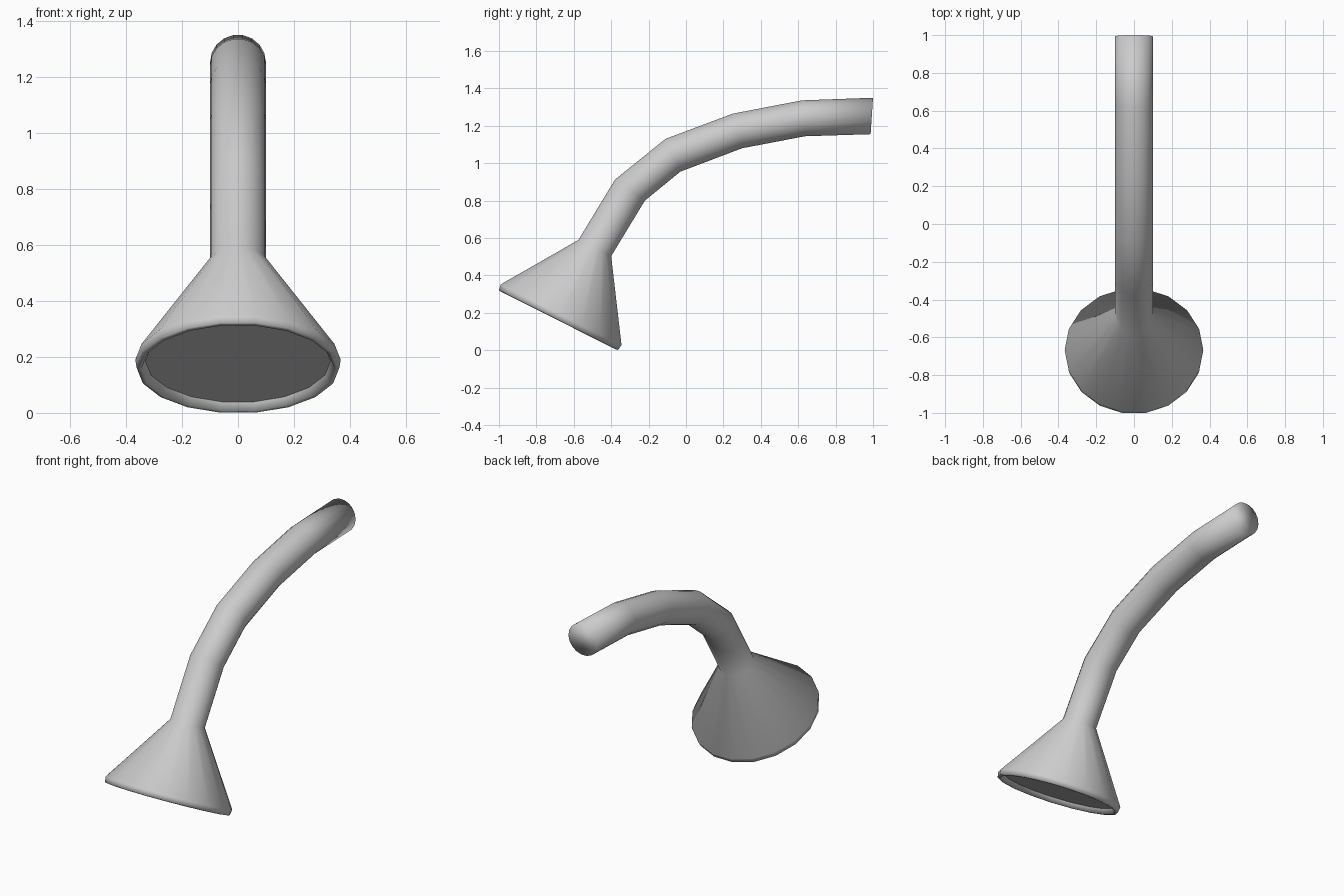
import bpy, bmesh
from math import sin, cos, radians
from mathutils import Vector

if "Cube" in bpy.data.objects:
    bpy.data.objects.remove(bpy.data.objects["Cube"])

SIDES = 18


def ring(bm, centre, up, radius):
    """Ring centred on x = 0; 'up' is its in-plane direction in the YZ plane."""
    up = Vector(up)
    verts = []
    for i in range(SIDES):
        a = radians(10 + i * 360 / SIDES)
        yz = Vector(centre) + up * cos(a)
        verts.append(bm.verts.new((radius * sin(a), yz.x, yz.y)))
    return verts


def finish(name, bm, smooth=True):
    bmesh.ops.recalc_face_normals(bm, faces=bm.faces)
    for f in bm.faces:
        f.smooth = smooth
    me = bpy.data.meshes.new(name)
    bm.to_mesh(me)
    bm.free()
    ob = bpy.data.objects.new(name, me)
    bpy.context.collection.objects.link(ob)
    return ob


# Arm outline seen from the side: (upper point, lower point) per ring, from the wall end down
ARM = [((1.0, 1.35), (0.987, 1.155)), ((0.62, 1.336), (0.635, 1.144)),
       ((0.25, 1.265), (0.30, 1.08)), ((-0.11, 1.13), (-0.03, 0.955)),
       ((-0.38, 0.912), (-0.22, 0.80)), ((-0.575, 0.59), (-0.40, 0.503))]
# Head profile: (radius, distance along head axis), ending inside the rolled lip
HEAD = [(0.367, 0.40), (0.362, 0.432), (0.345, 0.434), (0.331, 0.404)]
NECK = Vector((-0.488, 0.547))
AXIS = Vector((-0.449, -0.893)).normalized()
ACROSS = Vector((AXIS.y, -AXIS.x))

# Arm and flared head as one continuous skin
bm = bmesh.new()
rings = []
for p, q in ARM:
    p, q = Vector(p), Vector(q)
    rings.append(ring(bm, (p + q) / 2, (p - q) / 2 / cos(radians(10)), 0.1))
for r, t in HEAD:
    rings.append(ring(bm, NECK + AXIS * t, ACROSS * r, r))
for a, b in zip(rings, rings[1:]):
    for i in range(SIDES):
        j = (i + 1) % SIDES
        bm.faces.new((a[i], a[j], b[j], b[i]))
bm.faces.new(rings[0])
finish("arm_and_head", bm)

# Flat recessed spray plate
bm = bmesh.new()
r, t = HEAD[-1]
face = bm.faces.new(ring(bm, NECK + AXIS * t, ACROSS * r, r))
face.normal_update()
if face.normal.z > 0:
    face.normal_flip()
me = bpy.data.meshes.new("spray_plate")
bm.to_mesh(me)
bm.free()
plate = bpy.data.objects.new("spray_plate", me)
bpy.context.collection.objects.link(plate)
